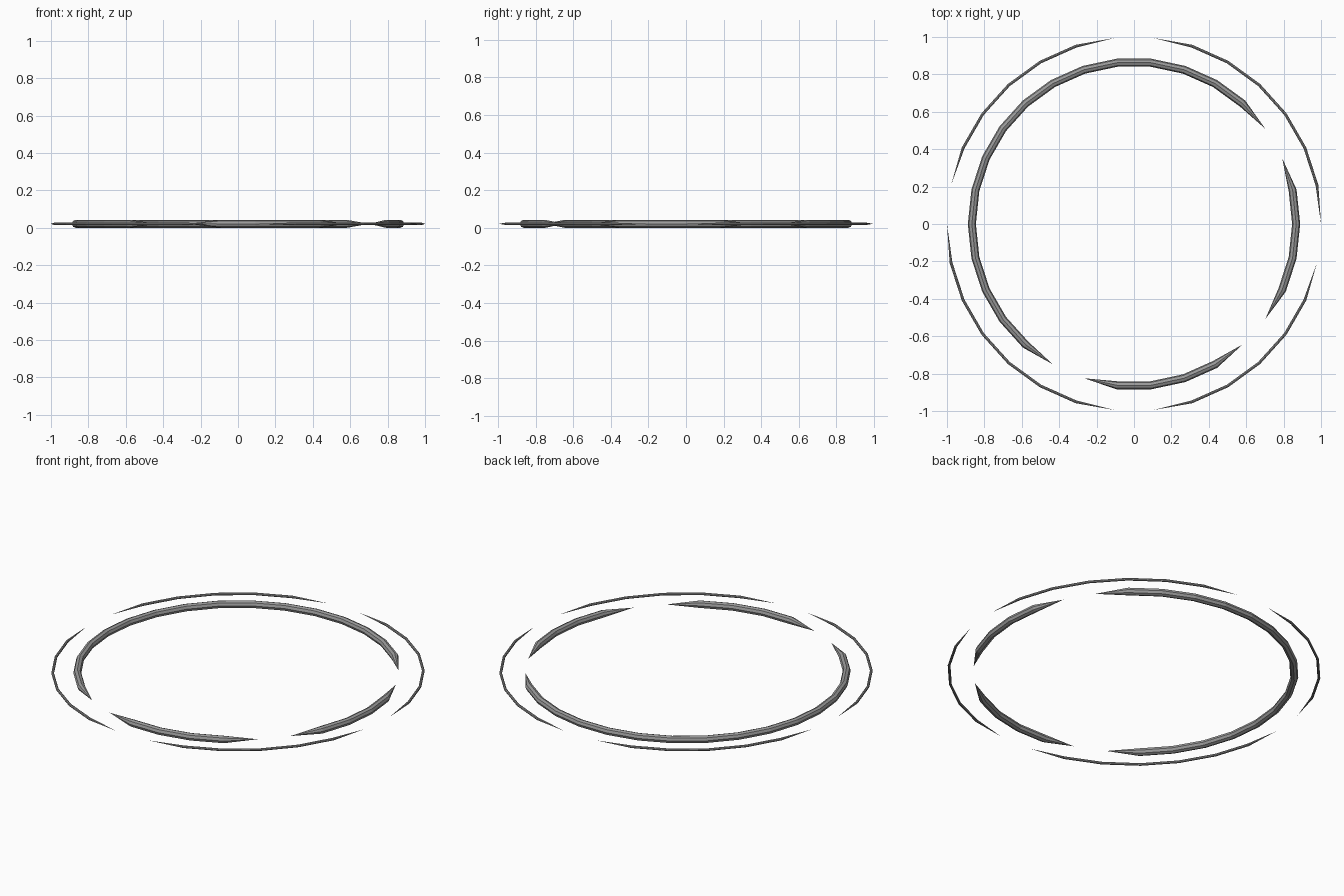
import bpy, bmesh, math

if "Cube" in bpy.data.objects:
    bpy.data.objects.remove(bpy.data.objects["Cube"])

STEP = 12        # degrees per ring segment
SIDES = 8        # sides of the tube
MID_Z = 0.0215

metal = bpy.data.materials.new("mid_grey")
metal.diffuse_color = (0.32, 0.32, 0.32, 1)
metal.use_nodes = True
metal.node_tree.nodes["Principled BSDF"].inputs["Base Color"].default_value = metal.diffuse_color


def tapered_arc(name, ring_radius, tube, start, end):
    """Faceted tube along an arc, closing to a point at both ends."""
    bm = bmesh.new()

    def point(angle, radius, z):
        a = math.radians(angle)
        return bm.verts.new((radius * math.cos(a), radius * math.sin(a), MID_Z + z))

    loops = []
    for angle in range(start + STEP, end, STEP):
        loops.append([point(angle,
                            ring_radius + tube * math.cos(2 * math.pi * k / SIDES),
                            tube * math.sin(2 * math.pi * k / SIDES))
                      for k in range(SIDES)])
    tip_a, tip_b = point(start, ring_radius, 0), point(end, ring_radius, 0)
    for k in range(SIDES):
        n = (k + 1) % SIDES
        for a, b in zip(loops, loops[1:]):
            bm.faces.new((a[k], a[n], b[n], b[k]))
        bm.faces.new((tip_a, loops[0][n], loops[0][k]))
        bm.faces.new((tip_b, loops[-1][k], loops[-1][n]))
    bmesh.ops.recalc_face_normals(bm, faces=bm.faces)
    mesh = bpy.data.meshes.new(name)
    bm.to_mesh(mesh)
    bm.free()
    mesh.materials.append(metal)
    bpy.context.collection.objects.link(bpy.data.objects.new(name, mesh))


# Thick inner ring: one long arc and two short ones
for name, start, end in (("inner_arc_long", 36, 240),
                         ("inner_arc_front", 252, 312),
                         ("inner_arc_right", 324, 384)):
    tapered_arc(name, 0.867, 0.0215, start, end)

# Thin outer ring: four arcs
for name, start, end in (("outer_arc_back_right", 0, 84),
                         ("outer_arc_back_left", 96, 168),
                         ("outer_arc_front_left", 180, 264),
                         ("outer_arc_front_right", 276, 348)):
    tapered_arc(name, 1.0, 0.0075, start, end)
